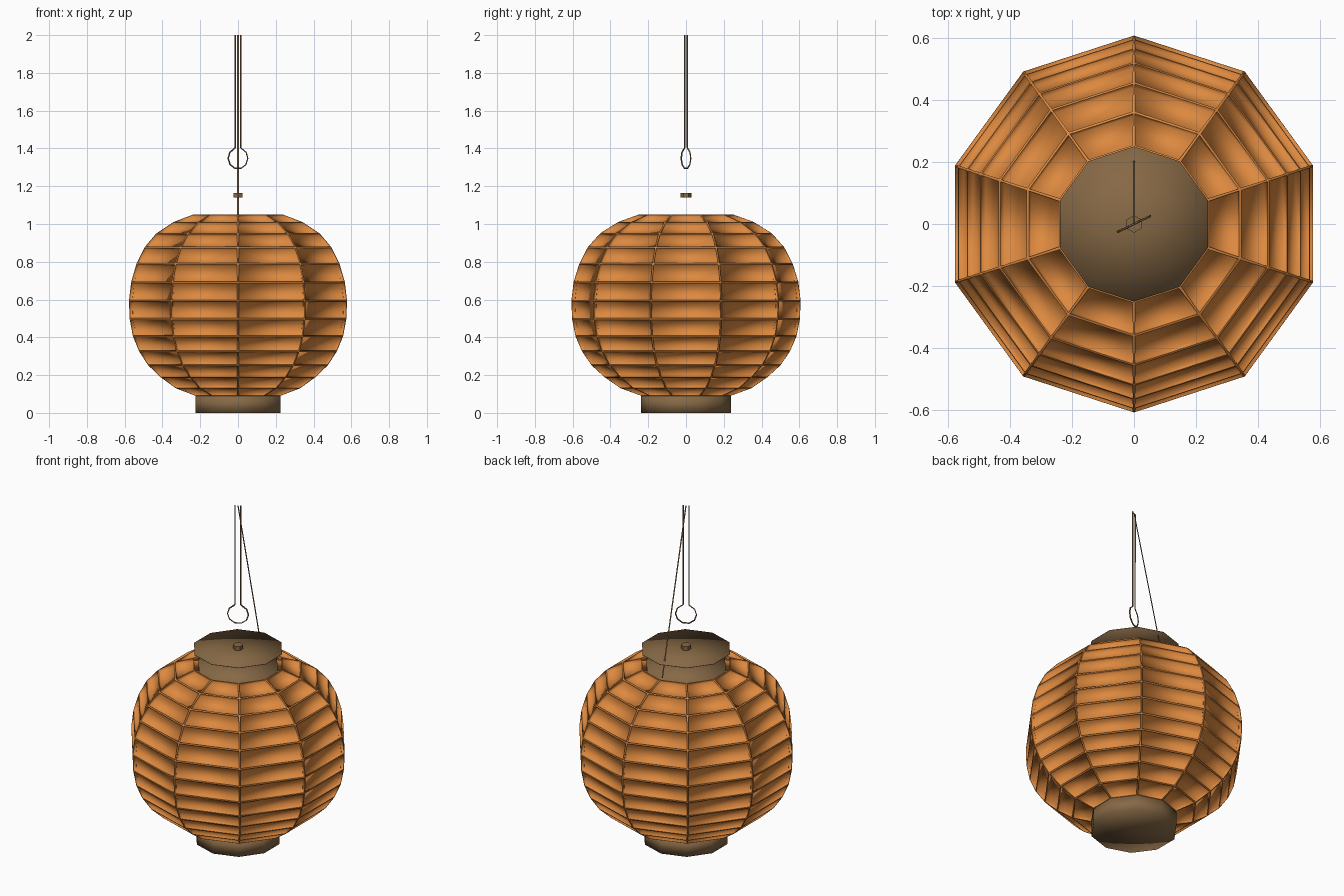
import bpy, bmesh, math
from mathutils import Vector

if "Cube" in bpy.data.objects:
    bpy.data.objects.remove(bpy.data.objects["Cube"])

SIDES = 10


def material(name, rgb):
    m = bpy.data.materials.new(name)
    m.diffuse_color = (*rgb, 1)
    m.use_nodes = True
    m.node_tree.nodes["Principled BSDF"].inputs["Base Color"].default_value = m.diffuse_color
    return m


ORANGE = material("orange_paper", (0.72, 0.25, 0.05))
BROWN = material("brown_wood", (0.24, 0.14, 0.06))


def finish(bm, name, mat):
    me = bpy.data.meshes.new(name)
    bm.to_mesh(me)
    bm.free()
    me.materials.append(mat)
    ob = bpy.data.objects.new(name, me)
    bpy.context.collection.objects.link(ob)
    return ob


def ring(bm, r, z, sides=SIDES):
    # corners lie on the y axis
    return [bm.verts.new((r * math.sin(2 * math.pi * i / sides),
                          r * math.cos(2 * math.pi * i / sides), z)) for i in range(sides)]


def bridge(bm, a, b):
    n = len(a)
    for i in range(n):
        j = (i + 1) % n
        bm.faces.new((a[i], a[j], b[j], b[i]))


def drum(name, r, z0, z1, mat, sides=SIDES, smooth=True):
    # closed prism with fan caps, softly shaded
    bm = bmesh.new()
    rings = [ring(bm, r, z0, sides), ring(bm, r, z1, sides)]
    bridge(bm, *rings)
    for rg, z in zip(rings, (z0, z1)):
        c = bm.verts.new((0, 0, z))
        for i in range(sides):
            bm.faces.new((rg[i], rg[(i + 1) % sides], c))
    bmesh.ops.recalc_face_normals(bm, faces=bm.faces)
    for f in bm.faces:
        f.smooth = smooth
    return finish(bm, name, mat)


# Lantern shade: (radius, height) of each rib ring, panels recessed between ribs
PROFILE = [(0.235, 0.09), (0.345, 0.13), (0.43, 0.188), (0.50, 0.252), (0.55, 0.325),
           (0.585, 0.405), (0.603, 0.497), (0.607, 0.593), (0.595, 0.692), (0.565, 0.79),
           (0.52, 0.877), (0.455, 0.95), (0.36, 1.01), (0.25, 1.05)]
bm = bmesh.new()
rings = [ring(bm, r, z) for r, z in PROFILE]
for a, b in zip(rings, rings[1:]):
    bridge(bm, a, b)
bm.normal_update()
for f in bm.faces:
    c = f.calc_center_median()
    if f.normal.dot(c - Vector((0, 0, 0.58))) < 0:
        f.normal_flip()
bm.normal_update()
panels = list(bm.faces)
bmesh.ops.inset_individual(bm, faces=panels, thickness=0.006, depth=0)
frame = set(bm.faces) - set(panels)
bm.normal_update()
bmesh.ops.inset_individual(bm, faces=panels, thickness=0.002, depth=-0.018)
for f in bm.faces:
    f.smooth = f not in frame
for e in bm.edges:
    if any(f in frame for f in e.link_faces):
        e.smooth = False
finish(bm, "paper_shade", ORANGE)

# Base cup, inner collar, thin lid and its knob
drum("base_cup", 0.237, 0.0, 0.092, BROWN)
drum("inner_collar", 0.225, 0.96, 1.045, BROWN)
drum("lid", 0.25, 1.139, 1.141, BROWN)
drum("lid_knob", 0.028, 1.141, 1.165, BROWN, 6, False)

# Wire hook: two strands ending in an open loop, turned about z
turn = math.radians(26)
path = [(-0.016, 2.0), (-0.016, 1.405)]
for i in range(10):
    a = math.radians(110 + 320 * i / 9)
    path.append((0.058 * math.cos(a), 1.348 + 0.056 * math.sin(a)))
path += [(0.016, 1.405), (0.016, 2.0)]
cu = bpy.data.curves.new("wire_hook", 'CURVE')
cu.dimensions = '3D'
cu.bevel_depth = 0.004
cu.bevel_resolution = 0
cu.use_fill_caps = True
sp = cu.splines.new('POLY')
sp.points.add(len(path) - 1)
for p, (u, z) in zip(sp.points, path):
    p.co = (u * math.cos(turn), u * math.sin(turn), z, 1)
cu.materials.append(BROWN)
bpy.context.collection.objects.link(bpy.data.objects.new("wire_hook", cu))

# Flat hanging cord from the back of the rim to the top
bm = bmesh.new()
w = 0.004
bm.faces.new([bm.verts.new(v) for v in
              ((-w, 0.225, 1.05), (w, 0.225, 1.05), (w, 0, 2.0), (-w, 0, 2.0))])
finish(bm, "hanging_cord", BROWN)
